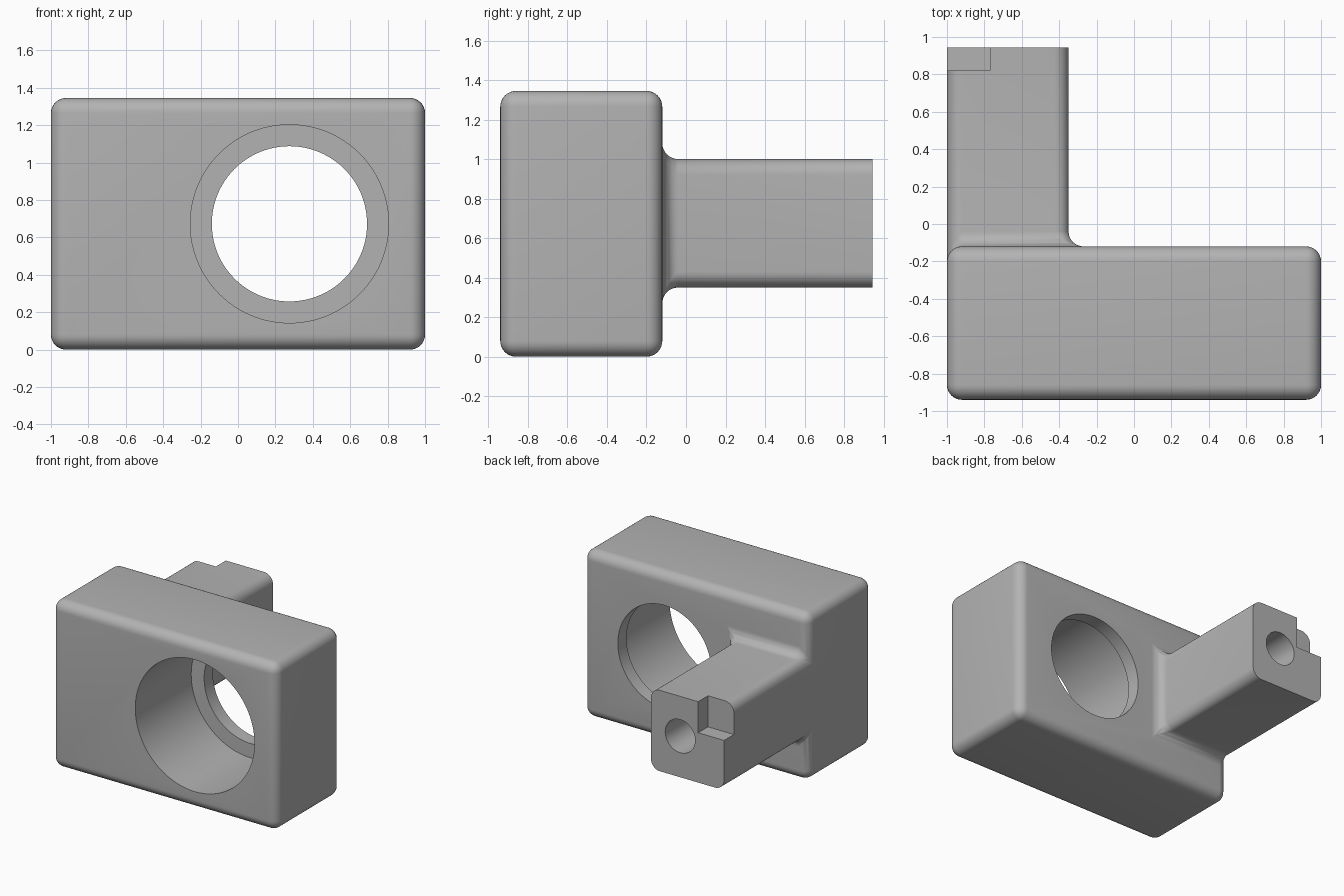
import bpy, bmesh
from math import pi, radians
from mathutils import Matrix, Vector

cube = bpy.data.objects.get("Cube")
if cube:
    bpy.data.objects.remove(cube, do_unlink=True)

FRONT, BACK, ARM_END = -0.94, -0.12, 0.945
HEIGHT, ROUND = 1.345, 0.08
MID = HEIGHT / 2
ARM_X, ARM_LOW, ARM_HIGH = -0.35, 0.35, 1.0


def new_object(name, bm):
    mesh = bpy.data.meshes.new(name)
    bmesh.ops.recalc_face_normals(bm, faces=bm.faces[:])
    bm.to_mesh(mesh)
    bm.free()
    obj = bpy.data.objects.new(name, mesh)
    bpy.context.collection.objects.link(obj)
    return obj


def add_box(bm, low, high):
    low, high = Vector(low), Vector(high)
    place = Matrix.Translation((low + high) / 2) @ Matrix.Diagonal((*(high - low), 1))
    bmesh.ops.create_cube(bm, size=1, matrix=place)


def box_cutter(name, low, high):
    bm = bmesh.new()
    add_box(bm, low, high)
    return new_object(name, bm)


def round_cutter(name, x, z, radius, y0, y1):
    bm = bmesh.new()
    place = Matrix.Translation((x, (y0 + y1) / 2, z)) @ Matrix.Rotation(pi / 2, 4, 'X')
    bmesh.ops.create_cone(bm, cap_ends=True, segments=96, radius1=radius,
                          radius2=radius, depth=y1 - y0, matrix=place)
    return new_object(name, bm)


# Block with an arm pulled out of its back, flush with one side
bm = bmesh.new()
add_box(bm, (-1, FRONT, 0), (1, BACK, HEIGHT))
for point, normal in (((0, 0, ARM_LOW), (0, 0, 1)), ((0, 0, ARM_HIGH), (0, 0, 1)),
                      ((ARM_X, 0, 0), (1, 0, 0))):
    bmesh.ops.bisect_plane(bm, geom=bm.verts[:] + bm.edges[:] + bm.faces[:],
                           plane_co=point, plane_no=normal)
root = [f for f in bm.faces if f.normal.y > 0.9
        and f.calc_center_median().x < ARM_X
        and ARM_LOW < f.calc_center_median().z < ARM_HIGH]
tip = bmesh.ops.extrude_face_region(bm, geom=root)["geom"]
bmesh.ops.delete(bm, geom=root, context='FACES')
for v in tip:
    if isinstance(v, bmesh.types.BMVert):
        v.co.y = ARM_END
bmesh.ops.recalc_face_normals(bm, faces=bm.faces[:])
bmesh.ops.dissolve_limit(bm, angle_limit=radians(2), verts=bm.verts[:], edges=bm.edges[:])

# Round every edge and fillet the arm root, leaving the arm's end crisp
edges = [e for e in bm.edges if min(v.co.y for v in e.verts) < ARM_END - 0.01]
bmesh.ops.bevel(bm, geom=edges, offset=ROUND, offset_type='OFFSET', segments=8,
                profile=0.5, affect='EDGES', clamp_overlap=False)
bracket = new_object("bracket_block", bm)

# Stepped bore, hole in the arm's end and corner notch
cutters = [
    round_cutter("bore_cutter", 0.275, MID, 0.53, FRONT - 0.2, BACK - 0.11),
    round_cutter("lip_cutter", 0.275, MID, 0.415, FRONT - 0.1, BACK + 0.2),
    round_cutter("arm_hole_cutter", -0.61, 0.68, 0.133, ARM_END - 0.5, ARM_END + 0.1),
    box_cutter("notch_cutter", (-1.2, 0.82, 0.75), (-0.77, 1.2, 1.2)),
]
bpy.context.view_layer.objects.active = bracket
bracket.select_set(True)
for cutter in cutters:
    cutter.hide_render = True
    mod = bracket.modifiers.new(cutter.name, 'BOOLEAN')
    mod.operation, mod.solver, mod.object = 'DIFFERENCE', 'EXACT', cutter
    bpy.ops.object.modifier_apply(modifier=mod.name)
    bpy.data.objects.remove(cutter, do_unlink=True)

# Single plain grey finish
grey = bpy.data.materials.new("plain_grey")
grey.use_nodes = True
grey.diffuse_color = (0.45, 0.45, 0.45, 1)
grey.node_tree.nodes["Principled BSDF"].inputs["Base Color"].default_value = grey.diffuse_color
bracket.data.materials.clear()
bracket.data.materials.append(grey)
bpy.ops.object.shade_smooth_by_angle(angle=radians(30))
